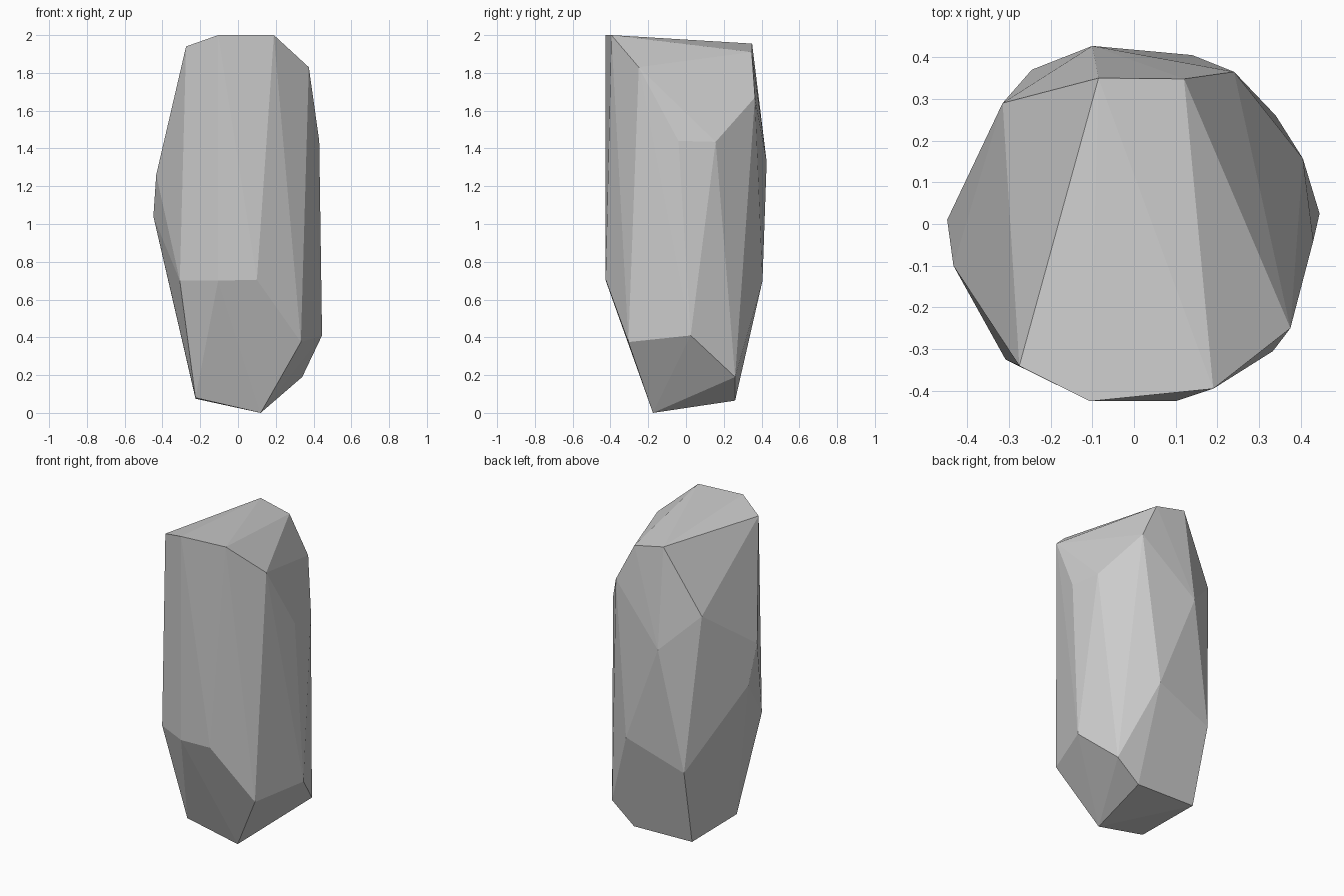
import bpy, bmesh

# Corner points of the faceted stone, grouped by height; its faces are their convex hull
crown = [(-0.105, -0.425, 2.0), (0.19, -0.395, 2.0), (-0.275, -0.34, 1.94),
         (0.375, -0.25, 1.83), (-0.085, 0.35, 1.955), (0.12, 0.348, 1.91)]
shoulder = [(0.24, 0.365, 1.67), (-0.315, 0.29, 1.55), (0.43, -0.04, 1.44),
            (0.405, 0.157, 1.435), (-0.10, 0.427, 1.33)]
waist = [(-0.433, -0.10, 1.26), (-0.448, 0.01, 1.04), (-0.105, -0.425, 0.70),
         (0.10, -0.425, 0.705), (-0.308, -0.325, 0.70), (0.14, 0.405, 0.70)]
foot = [(-0.245, 0.37, 0.56), (0.445, 0.025, 0.41), (0.333, -0.305, 0.375),
        (0.34, 0.26, 0.19)]
base = [(-0.225, -0.19, 0.08), (-0.225, 0.26, 0.075), (0.185, 0.26, 0.065),
        (0.12, -0.175, 0.0)]

bm = bmesh.new()
for p in crown + shoulder + waist + foot + base:
    bm.verts.new(p)
bmesh.ops.convex_hull(bm, input=bm.verts[:])
bmesh.ops.recalc_face_normals(bm, faces=bm.faces[:])

# Flat-shaded standing stone
mesh = bpy.data.meshes.new("standing_stone")
bm.to_mesh(mesh)
bm.free()
stone = bpy.data.objects.new("standing_stone", mesh)
bpy.context.collection.objects.link(stone)
